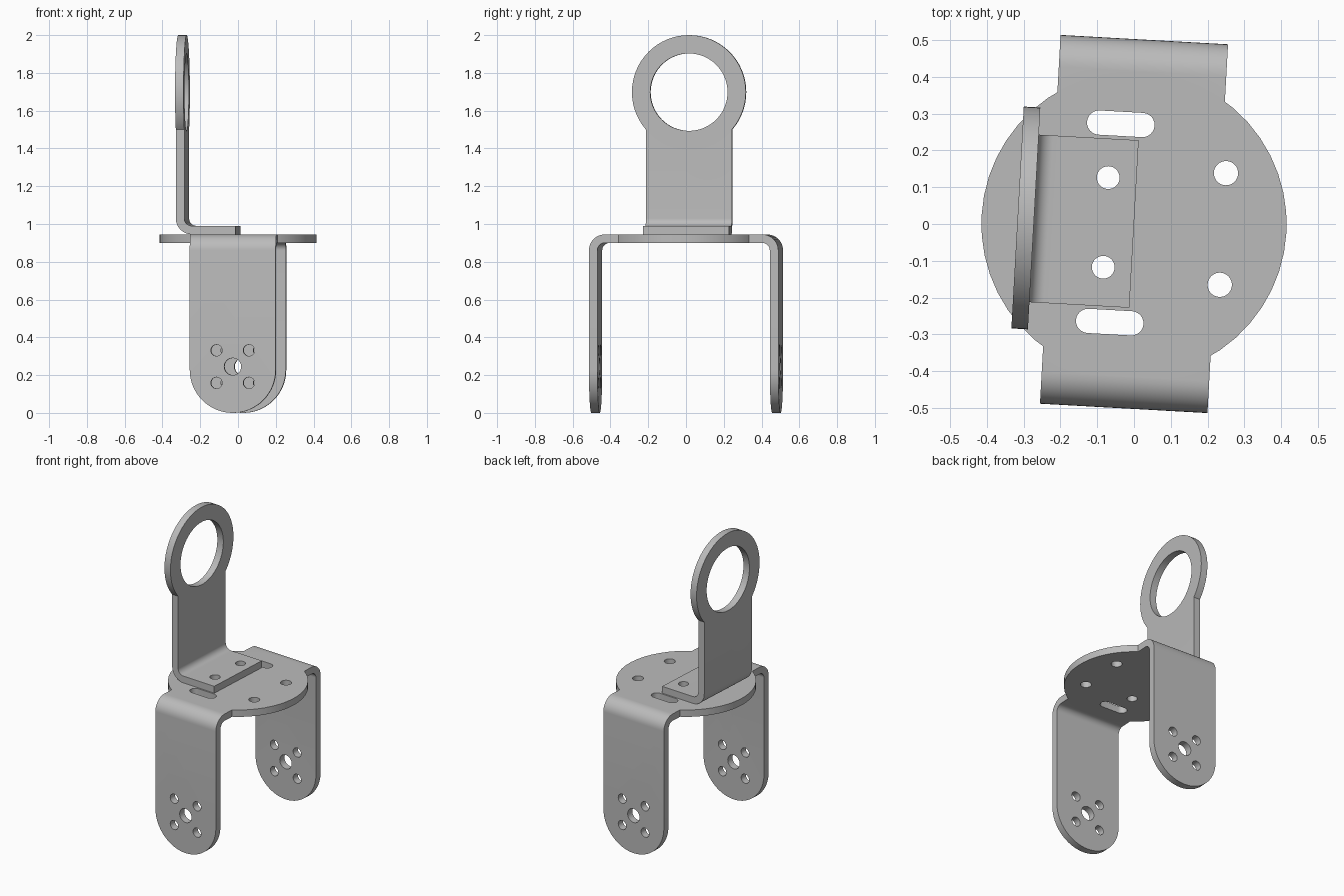
import bpy
import bmesh
from math import sin, cos, pi, radians

old = bpy.data.objects.get("Cube")
if old:
    bpy.data.objects.remove(old, do_unlink=True)

T = 0.045            # sheet thickness
HALF = 0.228         # half width of the straps
BEND = 0.085         # outer bend radius
DECK = 0.945         # top of the fork deck
REACH = 0.502        # outer face of the fork legs
TURN = radians(-3.2)

steel = bpy.data.materials.new("grey_steel")
steel.use_nodes = True
GREY = (0.5, 0.5, 0.5, 1)
steel.diffuse_color = GREY
steel.node_tree.nodes["Principled BSDF"].inputs["Base Color"].default_value = GREY


def arc(cu, cv, r, a0, a1, n):
    """Points on an arc, angles in degrees."""
    angles = [radians(a0 + (a1 - a0) * i / n) for i in range(n + 1)]
    return [(cu + r * cos(a), cv + r * sin(a)) for a in angles]


def circle(cu, cv, r, n=32):
    return arc(cu, cv, r, 0, 360, n)[:-1]


def prism(name, outline, axis, lo, hi):
    """Extrude a 2D outline along an axis from lo to hi."""
    place = {"x": lambda u, v, w: (w, u, v),
             "y": lambda u, v, w: (u, w, v),
             "z": lambda u, v, w: (u, v, w)}[axis]
    bm = bmesh.new()
    rings = [[bm.verts.new(place(u, v, w)) for u, v in outline] for w in (lo, hi)]
    bm.faces.new(rings[0])
    bm.faces.new(rings[1])
    n = len(outline)
    for i in range(n):
        j = (i + 1) % n
        bm.faces.new((rings[0][i], rings[0][j], rings[1][j], rings[1][i]))
    bmesh.ops.recalc_face_normals(bm, faces=bm.faces)
    mesh = bpy.data.meshes.new(name)
    bm.to_mesh(mesh)
    bm.free()
    mesh.materials.append(steel)
    obj = bpy.data.objects.new(name, mesh)
    bpy.context.collection.objects.link(obj)
    return obj


def combine(target, other, operation):
    """Apply a boolean and discard the helper."""
    mod = target.modifiers.new("combine", "BOOLEAN")
    mod.operation = operation
    mod.solver = "EXACT"
    mod.object = other
    bpy.context.view_layer.objects.active = target
    bpy.ops.object.modifier_apply(modifier=mod.name)
    bpy.data.objects.remove(other, do_unlink=True)


def cut(target, outline, axis, lo, hi):
    combine(target, prism("cutter", outline, axis, lo, hi), "DIFFERENCE")


def finish(obj):
    obj.rotation_euler.z = TURN
    bpy.ops.object.select_all(action="DESELECT")
    obj.select_set(True)
    bpy.context.view_layer.objects.active = obj
    bpy.ops.object.shade_smooth_by_angle(angle=radians(30))


# Fork: bent strap with a leg at the front and at the back
c, z = REACH - BEND, DECK - BEND
outer = [(REACH, 0)] + arc(c, z, BEND, 0, 90, 10) + arc(-c, z, BEND, 90, 180, 10) + [(-REACH, 0)]
inner = [(-REACH + T, 0)] + arc(-c, z, BEND - T, 180, 90, 10) + arc(c, z, BEND - T, 90, 0, 10) + [(REACH - T, 0)]
fork = prism("fork", outer + inner, "x", -HALF, HALF)

# Rounded leg ends
skirt = arc(0, HALF, HALF, 180, 360, 32)
ends = [(-HALF, -0.1)] + skirt + [(HALF, -0.1)]
cut(fork, ends, "y", -1, 1)

# Round deck
combine(fork, prism("deck", circle(0, 0, 0.415, 48), "z", DECK - T, DECK), "UNION")

# Leg holes: a centre hole with four around it, through both legs
cut(fork, circle(0, 0.245, 0.045), "y", -1, 1)
for sx in (-1, 1):
    for sz in (-1, 1):
        cut(fork, circle(sx * 0.086, 0.245 + sz * 0.086, 0.03, 24), "y", -1, 1)

# Deck holes and slots
for s in (-1, 1):
    cut(fork, circle(0.242, s * 0.152, 0.033), "z", 0.8, 1.1)
    cut(fork, circle(-0.077, s * 0.122, 0.031), "z", 0.8, 1.1)
    slot = arc(0.008, s * 0.27, 0.033, -90, 90, 12) + arc(-0.11, s * 0.27, 0.033, 90, 270, 12)
    cut(fork, slot, "z", 0.8, 1.1)
finish(fork)

# Ring bracket: foot on the deck, bent up into an arm
BACK, RING_Z = -0.317, 1.698
bx, bz = BACK + BEND, DECK + BEND
profile = [(0, DECK + T), (0, DECK)] + arc(bx, bz, BEND, 270, 180, 10)
profile += [(BACK, RING_Z), (BACK + T, RING_Z)] + arc(bx, bz, BEND - T, 180, 270, 10)
bracket = prism("ring_bracket", profile, "y", -HALF, HALF)

# Ring head with its opening
combine(bracket, prism("ring", circle(0, RING_Z, 0.302, 64), "x", BACK, BACK + T), "UNION")
cut(bracket, circle(0, RING_Z, 0.205, 64), "x", -0.5, 0)

# Foot screw holes
for s in (-1, 1):
    cut(bracket, circle(-0.077, s * 0.122, 0.031), "z", 0.8, 1.1)
finish(bracket)
